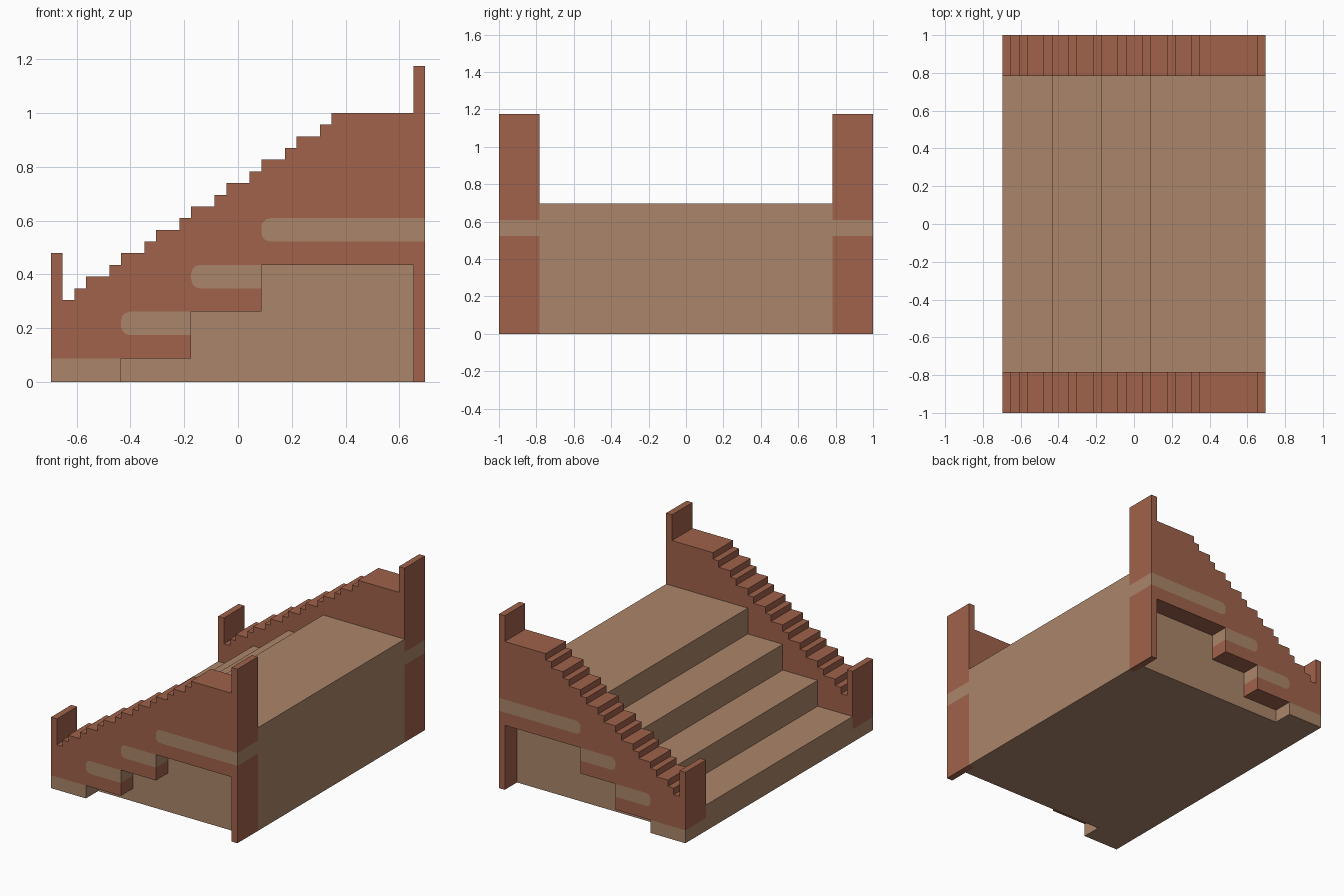
import bpy, bmesh, math

U = 1 / 23  # one grid unit; the staircase is 46 units wide

cube = bpy.data.objects.get("Cube")
if cube:
    bpy.data.objects.remove(cube, do_unlink=True)


def make_material(name, colour):
    mat = bpy.data.materials.new(name)
    mat.use_nodes = True
    mat.diffuse_color = colour
    node = next(n for n in mat.node_tree.nodes if n.type == 'BSDF_PRINCIPLED')
    node.inputs["Base Color"].default_value = colour
    return mat


brick = make_material("brick_red", (0.352, 0.122, 0.070, 1))
stone = make_material("tan_stone", (0.407, 0.235, 0.144, 1))


def extrude_profile(name, outline, y0, y1, mat):
    """Extrude an x-z outline (grid units) between two y positions."""
    bm = bmesh.new()
    face = bm.faces.new([bm.verts.new((x * U, y0 * U, z * U)) for x, z in outline])
    ext = bmesh.ops.extrude_face_region(bm, geom=[face])
    moved = [v for v in ext["geom"] if isinstance(v, bmesh.types.BMVert)]
    bmesh.ops.translate(bm, vec=(0, (y1 - y0) * U, 0), verts=moved)
    bmesh.ops.recalc_face_normals(bm, faces=bm.faces)
    mesh = bpy.data.meshes.new(name)
    bm.to_mesh(mesh)
    bm.free()
    mesh.materials.append(mat)
    obj = bpy.data.objects.new(name, mesh)
    bpy.context.collection.objects.link(obj)
    return obj


def band(left, right, bottom, r=0.75):
    """Inlay strip outline, two units high, rounded at its low-x end."""
    pts = [(right, bottom)]
    for centre_z, start in ((bottom + r, 270), (bottom + 2 - r, 180)):
        for i in range(4):
            a = math.radians(start - i * 30)
            pts.append((left + r + r * math.cos(a), centre_z + r * math.sin(a)))
    return pts + [(right, bottom + 2)]


# Four broad steps between the walls
steps = [(16, 0), (-16, 0)]
for i in range(4):
    x = -16 + 6 * i
    steps += [(x, 4 * i + 4), (x + 6 if i < 3 else 16, 4 * i + 4)]
extrude_profile("steps", steps, -18, 18, stone)

# Inlay strips, reused as notches in the wall outline
bands = [band(-10, -4, 4), band(-4, 2, 8), band(2, 16, 12)]

# Wall outline: stepped underside, notches, then tall post and stepped crest
wall = [(-16, 2), (-4, 2)] + bands[0] + [(2, 6)] + bands[1]
wall += [(15, 10), (15, 0), (16, 0)] + bands[2]
wall += [(16, 27), (15, 27), (15, 23)]
crest = [(-16, 11), (-15, 11), (-15, 7), (-14, 7)]
x = -14
for z in range(8, 23):
    width = 1 if z % 2 == 0 else 2
    crest += [(x, z), (x + width, z)]
    x += width
crest.append((x, 23))
wall += crest[::-1]

# Recessed core beneath the wall
core = [(-10, 0), (15, 0), (15, 10), (2, 10), (2, 6), (-4, 6), (-4, 2), (-10, 2)]
foot = [(-16, 0), (-10, 0), (-10, 2), (-16, 2)]

for side, s in (("left", -1), ("right", 1)):
    # the front is -y, the model's left is +x; walls stand at front and back
    label = "front" if s < 0 else "back"
    extrude_profile(label + "_wall", wall, 18 * s, 23 * s, brick)
    extrude_profile(label + "_core", core, 18 * s, 20 * s, stone)
    extrude_profile(label + "_foot", foot, 18 * s, 23 * s, stone)
    for i, outline in enumerate(bands):
        extrude_profile(f"{label}_inlay_{i + 1}", outline, 18 * s, 23 * s, stone)
